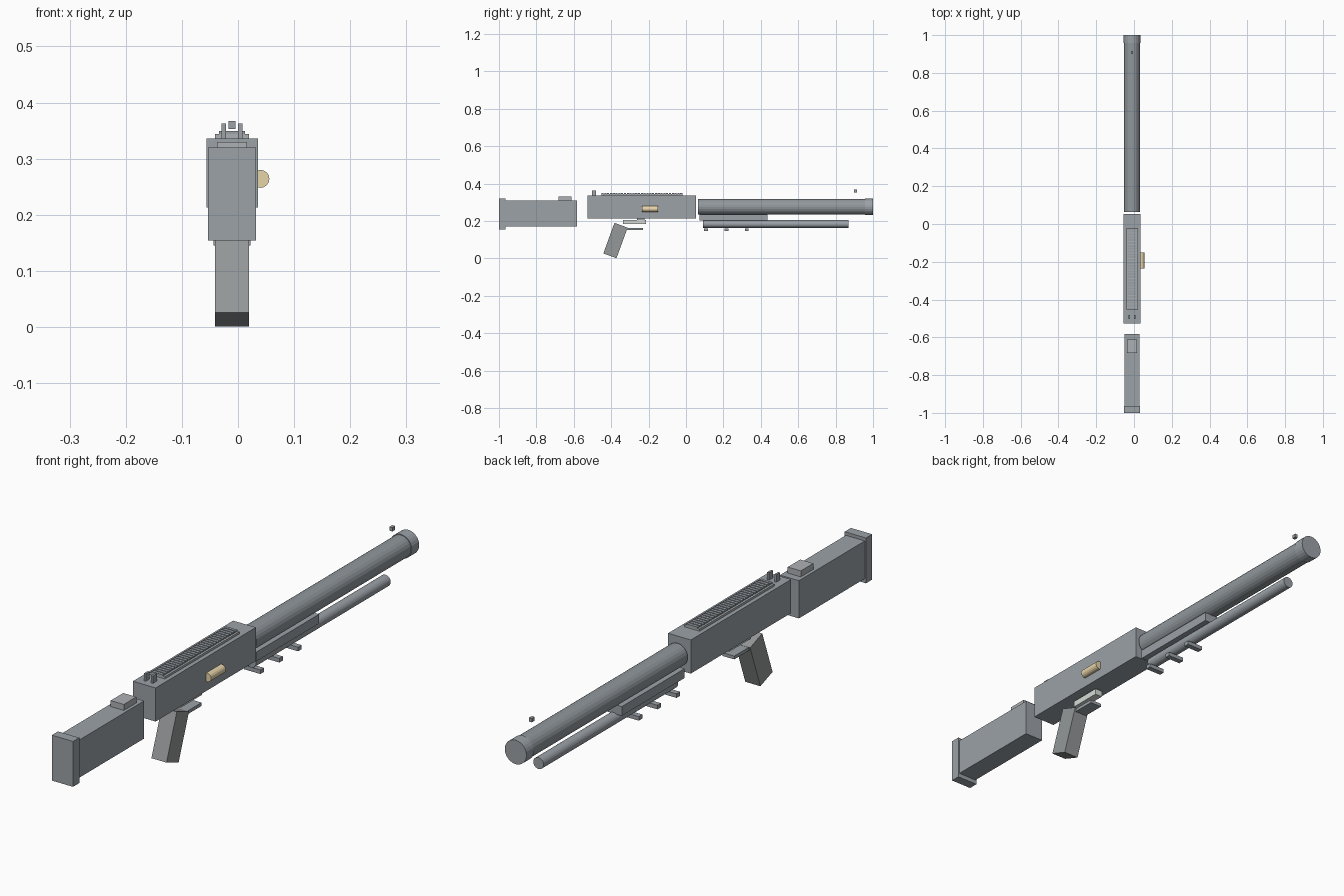
import bpy, math

if "Cube" in bpy.data.objects:
    bpy.data.objects.remove(bpy.data.objects["Cube"])

CX = -0.0105  # centre line of the body
STEEL = (0.33, 0.36, 0.39, 1)
DARK_STEEL = (0.28, 0.31, 0.33, 1)
LIGHT_STEEL = (0.42, 0.44, 0.46, 1)
POLYMER = (0.3, 0.315, 0.32, 1)
SILVER = (0.68, 0.72, 0.69, 1)
BRASS = (0.8, 0.66, 0.4, 1)
materials = {}


def finish(ob, name, colour):
    ob.name = name
    if colour not in materials:
        materials[colour] = bpy.data.materials.new("finish")
        materials[colour].diffuse_color = colour
    ob.data.materials.append(materials[colour])
    return ob


def box(name, width, y, z, x=CX, bevel=0.0, colour=STEEL, tilt=0.0):
    """Box from its width and its y and z ranges."""
    bpy.ops.mesh.primitive_cube_add(size=1, location=(x, sum(y) / 2, sum(z) / 2))
    ob = bpy.context.object
    ob.scale = (width, y[1] - y[0], z[1] - z[0])
    bpy.ops.object.transform_apply(location=False, rotation=False, scale=True)
    ob.rotation_euler.x = tilt
    if bevel:
        mod = ob.modifiers.new("Bevel", 'BEVEL')
        mod.width = bevel
        mod.segments = 1
    return finish(ob, name, colour)


def tube(name, radius, y, z, x=CX, sides=24, colour=STEEL):
    """Flat-sided cylinder lying along y."""
    bpy.ops.mesh.primitive_cylinder_add(
        vertices=sides, radius=radius, depth=y[1] - y[0],
        location=(x, sum(y) / 2, z), rotation=(math.pi / 2, 0, 0))
    return finish(bpy.context.object, name, colour)


# Receiver
box("receiver", 0.092, (-0.527, 0.053), (0.213, 0.336))

# Stock, butt pad and cheek rest
box("stock", 0.077, (-0.966, -0.583), (0.17, 0.308))
box("butt_pad", 0.086, (-1.0, -0.964), (0.154, 0.32))
box("cheek_rest", 0.053, (-0.683, -0.611), (0.307, 0.33), colour=LIGHT_STEEL)

# Barrel, muzzle ring and lower tube
tube("barrel", 0.0415, (0.064, 0.96), 0.275, colour=DARK_STEEL)
tube("muzzle_ring", 0.044, (0.957, 1.0), 0.275)
tube("lower_tube", 0.021, (0.09, 0.868), 0.184)

# Fore-end with three cross ribs
box("fore_end", 0.068, (0.072, 0.435), (0.201, 0.235))
for i, y in enumerate((0.107, 0.217, 0.325)):
    box(f"fore_end_rib_{i + 1}", 0.066, (y - 0.01, y + 0.01), (0.145, 0.16))

# Toothed top rail
box("rail_base", 0.061, (-0.452, -0.02), (0.334, 0.344), colour=LIGHT_STEEL)
tooth = box("rail_teeth", 0.046, (-0.452, -0.441), (0.342, 0.349))
array = tooth.modifiers.new("Array", 'ARRAY')
array.count = 29
array.use_relative_offset = False
array.use_constant_offset = True
array.constant_offset_displace = (0, 0.01504, 0)

# Sights
for side, x in (("left", CX - 0.0145), ("right", CX + 0.0145)):
    box(f"rear_sight_{side}", 0.008, (-0.503, -0.481), (0.334, 0.363), x=x)
box("front_sight", 0.012, (0.899, 0.915), (0.353, 0.367))

# Raked grip
box("grip", 0.061, (-0.4145, -0.3395), (0.008, 0.182), colour=POLYMER,
    tilt=-math.radians(20))

# Guard plate, trigger bar and trigger
box("guard_plate", 0.048, (-0.325, -0.23), (0.151, 0.163))
box("trigger_bar", 0.03, (-0.337, -0.214), (0.183, 0.206), colour=SILVER)
box("trigger", 0.014, (-0.262, -0.221), (0.202, 0.216))

# Side knob
tube("side_knob", 0.016, (-0.235, -0.15), 0.264, x=0.04, sides=16, colour=BRASS)

for m in bpy.data.materials:
    if m.users and not m.is_grease_pencil:
        m.use_nodes = True
        m.node_tree.nodes["Principled BSDF"].inputs["Base Color"].default_value = m.diffuse_color
